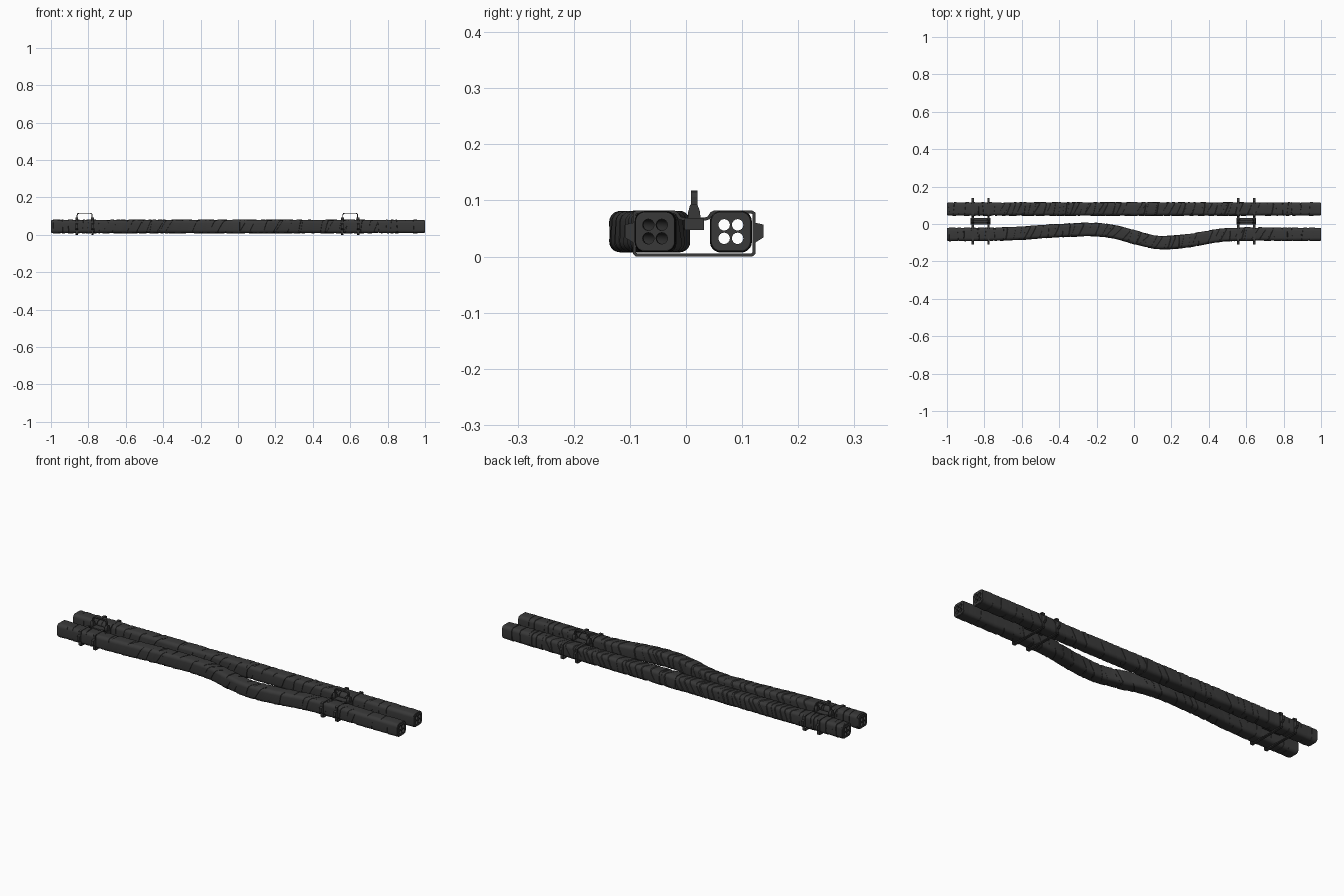
import bpy, bmesh, math, random
from mathutils import Vector

if "Cube" in bpy.data.objects:
    bpy.data.objects.remove(bpy.data.objects["Cube"])

random.seed(4)
ZC = 0.0445          # height of the bundle centre line
HALF, CORNER = 0.033, 0.015

mat = bpy.data.materials.new("dark_rubber")
mat.diffuse_color = (0.04, 0.04, 0.04, 1)
mat.use_nodes = True
mat.node_tree.nodes["Principled BSDF"].inputs["Base Color"].default_value = mat.diffuse_color


def finish(name, bm, smooth=True):
    mesh = bpy.data.meshes.new(name)
    bm.to_mesh(mesh)
    bm.free()
    ob = bpy.data.objects.new(name, mesh)
    bpy.context.collection.objects.link(ob)
    mesh.materials.append(mat)
    if smooth:
        bpy.ops.object.select_all(action='DESELECT')
        ob.select_set(True)
        bpy.context.view_layer.objects.active = ob
        bpy.ops.object.shade_smooth_by_angle(angle=math.radians(35))
    return ob


def loft(bm, rings, flip=False):
    vs = [[bm.verts.new(p) for p in r] for r in rings]
    n = len(vs[0])
    for a, b in zip(vs, vs[1:]):
        for i in range(n):
            j = (i + 1) % n
            f = (a[i], a[j], b[j], b[i])
            bm.faces.new(f[::-1] if flip else f)


def rounded_square(half, r, seg=5):
    pts = []
    for k in range(4):
        cy = (half - r) * (1 if k in (0, 3) else -1)
        cz = (half - r) * (1 if k in (0, 1) else -1)
        for s in range(seg + 1):
            a = math.pi / 2 * (k + s / seg)
            pts.append((cy + r * math.cos(a), cz + r * math.sin(a)))
    return pts


def circle(cy, cz, r, n=16):
    return [(cy + r * math.cos(2 * math.pi * i / n),
             cz + r * math.sin(2 * math.pi * i / n)) for i in range(n)]


# Centre lines
WAVE = [(-1.2, -.055), (-.8, -.055), (-.6, -.049), (-.45, -.038), (-.3, -.031), (-.2, -.030),
        (-.1, -.043), (0, -.070), (.1, -.095), (.17, -.100), (.3, -.088),
        (.45, -.062), (.6, -.054), (.8, -.055), (1.2, -.055)]


def straight_y(x):
    return 0.080


def wavy_y(x):
    for i in range(len(WAVE) - 1):
        if x <= WAVE[i + 1][0]:
            break
    (x1, y1), (x2, y2) = WAVE[i], WAVE[i + 1]

    def slope(k):
        a, b = WAVE[max(k - 1, 0)], WAVE[min(k + 1, len(WAVE) - 1)]
        return (b[1] - a[1]) / (b[0] - a[0])
    h = x2 - x1
    t = (x - x1) / h
    return ((2*t**3 - 3*t*t + 1) * y1 + (t**3 - 2*t*t + t) * h * slope(i)
            + (3*t*t - 2*t**3) * y2 + (t**3 - t*t) * h * slope(i + 1))


def place(path, x, v, w):
    d = (path(x + .005) - path(x - .005)) / .01
    n = Vector((-d, 1, 0)).normalized()
    return Vector((x, path(x), ZC)) + n * v + Vector((0, 0, w))


def section(path, x, prof, ky=0, kz=0):
    out = []
    for v, w in prof:
        xx = max(-1, min(1, x + ky * v + kz * w))
        out.append(place(path, xx, v, w))
    return out


def build_bundle(name, path):
    xs = [-1 + 2 * i / 80 for i in range(81)]
    # Outer sheath, four hollow cores and the pierced end faces
    bm = bmesh.new()
    loft(bm, [section(path, x, rounded_square(HALF, CORNER)) for x in xs], True)
    for sy in (-1, 1):
        for sz in (-1, 1):
            c = circle(sy * .012, sz * .012, .0102)
            loft(bm, [section(path, x, c) for x in xs])
            cell = []
            for u, v in circle(0, 0, 1):
                m = HALF / 2 / max(abs(u), abs(v))
                p = Vector((sy * HALF / 2 + u * m, sz * HALF / 2 + v * m))
                k = Vector((sy, sz)) * (HALF - CORNER)
                q = p - k
                if q.x * sy > 0 and q.y * sz > 0 and q.length > CORNER:
                    p = k + q.normalized() * CORNER
                cell.append(p)
            for end in (-1, 1):
                loft(bm, [section(path, end, c), section(path, end, cell)], end < 0)
    finish(name + "_cable_bundle", bm)

    # Overlapping slanted turns of wrapping tape
    bm = bmesh.new()
    x = -.99
    while x < .95:
        w = random.uniform(.022, .05)
        calm = abs(x) > .72
        ky = random.uniform(-.15, .15) if calm else random.uniform(.1, .7)
        kz = random.uniform(-.1, .1) if calm else random.uniform(.1, .7)
        lift = random.uniform(.0025, .0042)
        steps = [(0, -.001), (.0015, lift), (w * .5, lift * .8), (w, lift * .45), (w + .001, -.001)]
        loft(bm, [section(path, x + s, rounded_square(HALF + o, CORNER + o), ky, kz)
                  for s, o in steps], True)
        x += w * random.uniform(.8, 1.1)
    # Joint collar at the middle
    for a, b, o in ((-.02, .02, .0045), (-.998, -.965, .002), (.965, .998, .002)):
        loft(bm, [section(path, xx, rounded_square(HALF + oo, CORNER + oo)) for xx, oo in
                  ((a, -.001), (a + .001, o), (b - .001, o), (b, -.001))], True)
    finish(name + "_tape_wrap", bm)


build_bundle("straight", straight_y)
build_bundle("wavy", wavy_y)


def strip(name, path, across, closed, thick):
    bm = bmesh.new()
    across = Vector(across)
    a = [bm.verts.new(Vector(p) - across) for p in path]
    b = [bm.verts.new(Vector(p) + across) for p in path]
    n = len(path)
    for i in range(n if closed else n - 1):
        j = (i + 1) % n
        bm.faces.new((a[i], a[j], b[j], b[i]))
    ob = finish(name, bm, False)
    m = ob.modifiers.new("thickness", 'SOLIDIFY')
    m.thickness, m.offset, m.use_even_offset = thick, 0, True


def prism(name, prof, x0, x1):
    bm = bmesh.new()
    a = [bm.verts.new((x0, y, z)) for y, z in prof]
    b = [bm.verts.new((x1, y, z)) for y, z in prof]
    n = len(prof)
    bm.faces.new(a)
    bm.faces.new(b[::-1])
    for i in range(n):
        j = (i + 1) % n
        bm.faces.new((a[i], b[i], b[j], a[j]))
    bmesh.ops.recalc_face_normals(bm, faces=bm.faces)
    finish(name, bm, False)


# Clamp brackets: mirrored about MID in y
MID = 0.0145
half_strap = [(.020, .067), (.026, .069), (.031, .077), (.036, .0795), (.102, .0795),
              (.1065, .077), (.1065, .006), (.103, .003)]
outline = [(MID + y, z) for y, z in half_strap] + [(MID - y, z) for y, z in half_strap[::-1]]

for tag, cx in (("left", -.82), ("right", .60)):
    for num, dx in ((1, -.042), (2, .042)):
        x = cx + dx
        strip(f"{tag}_clamp_strap_{num}", [(x, y, z) for y, z in outline],
              (.0065, 0, 0), True, .0055)
        # Side buckles
        for side, s in (("back", 1), ("front", -1)):
            prism(f"{tag}_{side}_buckle_{num}",
                  [(MID + s * y, z) for y, z in ((.106, .023), (.1235, .034), (.1235, .057), (.106, .061))],
                  x - .0065, x + .0065)
        # Handle lugs
        prism(f"{tag}_handle_lug_{num}",
              [(.003, .066), (.026, .066), (.025, .080), (.021, .091), (.018, .094),
               (.010, .094), (.007, .091), (.004, .080)], x - .0075, x + .0075)
    # Centre block between the bundles
    prism(f"{tag}_centre_block", [(-.003, .047), (.032, .047), (.032, .068), (-.003, .068)],
          cx - .053, cx + .053)
    # Bent carrying handle
    h = [(-.040, .07), (-.040, .106), (-.037, .113), (-.031, .1155)]
    h += [(-a, z) for a, z in h[::-1]]
    strip(f"{tag}_handle", [(cx + a, MID, z) for a, z in h], (0, .006, 0), False, .005)
